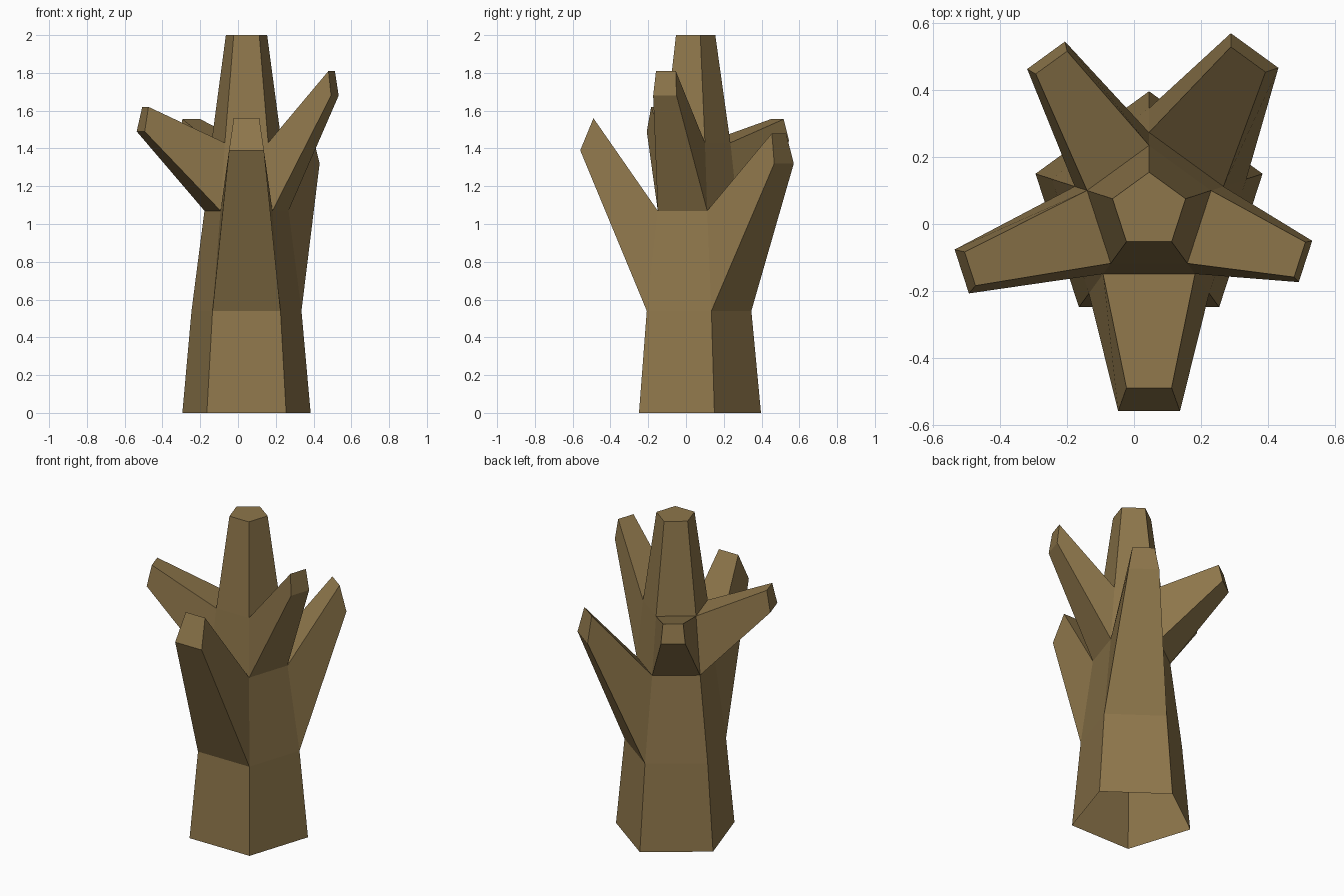
import bpy, bmesh, math
from mathutils import Vector

if "Cube" in bpy.data.objects:
    bpy.data.objects.remove(bpy.data.objects["Cube"])

CX, CY = 0.045, 0.04

wood = bpy.data.materials.new("brown wood")
wood.diffuse_color = (0.27, 0.182, 0.07, 1)
wood.use_nodes = True
wood.node_tree.nodes["Principled BSDF"].inputs["Base Color"].default_value = wood.diffuse_color

bm = bmesh.new()

# Trunk: stacked pentagon rings (height, radius), open at the bottom
rings = []
for z, r in [(0, 0.357), (0.54, 0.306), (1.07, 0.234), (1.43, 0.195), (2.0, 0.115)]:
    rings.append([bm.verts.new((CX + r * math.cos(math.radians(90 + 72 * k)),
                                CY + r * math.sin(math.radians(90 + 72 * k)), z))
                  for k in range(5)])

# Branch stubs, keyed by (ring, side): lower and upper tip edge as
# (distance from axis, height, half width), then sideways shift
branches = {
    (1, 2): ((0.60, 1.39, 0.0925), (0.53, 1.56, 0.0675), 0.0),       # front
    (1, 4): ((0.573, 1.32, 0.088), (0.54, 1.48, 0.064), 0.026),      # back right
    (2, 0): ((0.557, 1.44, 0.07), (0.53, 1.555, 0.058), -0.024),     # back left
    (2, 1): ((0.589, 1.49, 0.069), (0.563, 1.62, 0.053), 0.0),       # left
    (2, 3): ((0.492, 1.68, 0.065), (0.474, 1.81, 0.055), 0.0),       # right
}


def tip_edge(side, dist, z, half, shift):
    a = math.radians(126 + 72 * side)
    out = Vector((math.cos(a), math.sin(a), 0))
    along = Vector((-math.sin(a), math.cos(a), 0))
    mid = Vector((CX, CY, z)) + out * dist + along * shift
    return [bm.verts.new(mid - along * half), bm.verts.new(mid + along * half)]


for i in range(4):
    for k in range(5):
        n = (k + 1) % 5
        base = [rings[i][k], rings[i][n], rings[i + 1][n], rings[i + 1][k]]
        if (i, k) in branches:
            low, high, shift = branches[(i, k)]
            l = tip_edge(k, *low, shift)
            h = tip_edge(k, *high, shift)
            tip = [l[0], l[1], h[1], h[0]]
            for j in range(4):
                m = (j + 1) % 4
                bm.faces.new((base[j], base[m], tip[m], tip[j]))
            bm.faces.new(tip)
        else:
            bm.faces.new(base)
bm.faces.new(rings[-1])

mesh = bpy.data.meshes.new("branching_stump")
bm.to_mesh(mesh)
bm.free()
mesh.materials.append(wood)
stump = bpy.data.objects.new("branching_stump", mesh)
bpy.context.collection.objects.link(stump)
